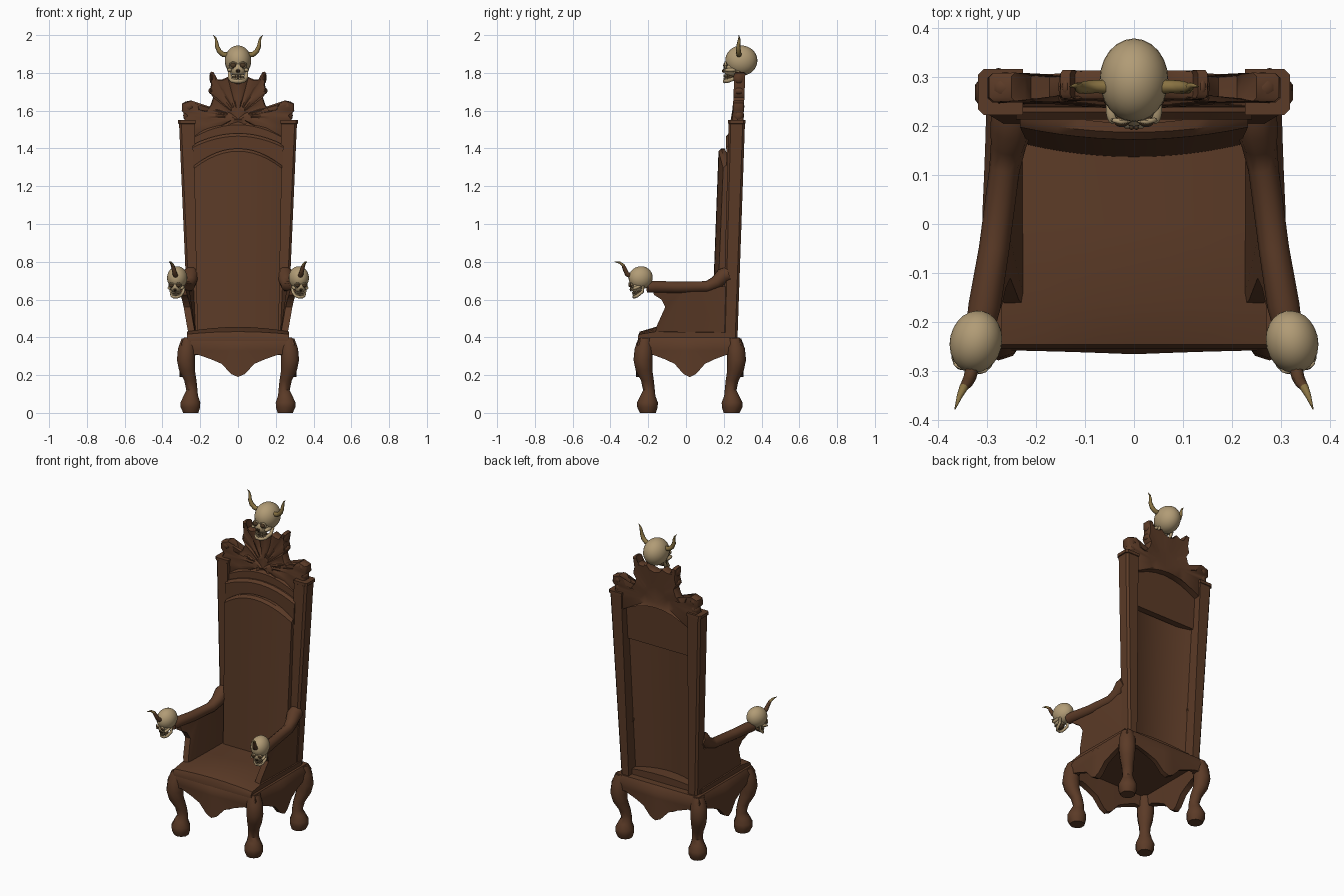
import bpy, bmesh, math
from mathutils import Matrix, Vector

if "Cube" in bpy.data.objects:
    bpy.data.objects.remove(bpy.data.objects["Cube"])


def material(name, rgb):
    m = bpy.data.materials.new(name)
    m.diffuse_color = (*rgb, 1)
    m.use_nodes = True
    m.node_tree.nodes["Principled BSDF"].inputs["Base Color"].default_value = m.diffuse_color
    return m


WOOD = material("dark wood", (0.105, 0.043, 0.02))
BONE = material("bone", (0.44, 0.33, 0.18))
HOLLOW = material("dark hollow", (0.07, 0.04, 0.018))
HORN = material("olive horn", (0.25, 0.17, 0.055))
HORN_BASE = material("brown horn", (0.10, 0.045, 0.02))


def finish(bm, name, mats=(WOOD,), angle=40):
    bmesh.ops.triangulate(bm, faces=[f for f in bm.faces if len(f.verts) > 4])
    bmesh.ops.recalc_face_normals(bm, faces=bm.faces)
    me = bpy.data.meshes.new(name)
    bm.to_mesh(me)
    bm.free()
    for m in mats:
        me.materials.append(m)
    me.shade_smooth()
    me.set_sharp_from_angle(angle=math.radians(angle))
    ob = bpy.data.objects.new(name, me)
    bpy.context.collection.objects.link(ob)
    return ob


def loft(bm, rings, mat=0, caps=True):
    """Bridge closed rings of equal point count."""
    vs = [[bm.verts.new(p) for p in r] for r in rings]
    n = len(vs[0])
    faces = [bm.faces.new((a[i], a[(i + 1) % n], b[(i + 1) % n], b[i]))
             for a, b in zip(vs, vs[1:]) for i in range(n)]
    if caps:
        faces += [bm.faces.new(vs[0]), bm.faces.new(vs[-1])]
    for f in faces:
        f.material_index = mat


def tube(bm, pts, radii, n=10, mat=0):
    pts = [Vector(p) for p in pts]
    rings = []
    for i, p in enumerate(pts):
        d = pts[min(i + 1, len(pts) - 1)] - pts[max(i - 1, 0)]
        q = d.to_track_quat('Z', 'Y')
        rings.append([p + q @ Vector((math.cos(a), math.sin(a), 0)) * radii[i]
                      for a in (2 * math.pi * k / n for k in range(n))])
    loft(bm, rings, mat)


def blob(bm, loc, size, mat=0, seg=14):
    m = Matrix.Translation(loc) @ Matrix.Diagonal((*size, 1))
    r = bmesh.ops.create_uvsphere(bm, u_segments=seg, v_segments=seg * 2 // 3, radius=1, matrix=m)
    for f in {f for v in r["verts"] for f in v.link_faces}:
        f.material_index = mat


CY = 0.02  # seat centre along y

# scalloped apron with a pendant in the middle of each side
SCALLOP = [(-1, .30), (-.75, .31), (-.5, .285), (-.3, .26), (-.12, .205),
           (0, .19), (.12, .205), (.3, .26), (.5, .285), (.75, .31)]


def apron_ring(scale, z=None, bulge=0.0):
    ring = []
    for k in range(4):
        for t, zb in SCALLOP:
            u = 1 + bulge * (1 - abs(t)) ** 1.5
            x, y = ((t, -u), (u, t), (-t, u), (-u, -t))[k]
            ring.append((x * .30 * scale, CY + y * .277 * scale, zb if z is None else z))
    return ring


bm = bmesh.new()
loft(bm, [apron_ring(.95, .40), apron_ring(1.0, .365, .03), apron_ring(.98, .33, .05),
          apron_ring(.97, None, .06), apron_ring(.86, None, .06), apron_ring(.84, .37)])
finish(bm, "seat_apron")

# domed seat cushion
bm = bmesh.new()
rings = []
for y, h in ((-.255, .005), (-.245, .03), (-.16, .055), (.0, .05), (.24, .045)):
    top = [(u * .27, y, .40 + h * (1 - .45 * u * u)) for u in (-1, -.75, -.5, -.25, 0, .25, .5, .75, 1)]
    rings.append(top + [(.27, y, .38), (-.27, y, .38)])
loft(bm, rings)
finish(bm, "seat_cushion")

# cabriole legs: outward shift, height, radius
LEG = [(.015, .395, .035), (.022, .34, .048), (.026, .28, .050), (.020, .225, .044),
       (.002, .17, .034), (-.006, .12, .031), (0, .09, .040), (.002, .055, .055),
       (.002, .03, .054), (0, .0, .042)]
for sx, side in ((-1, "left"), (1, "right")):
    for sy, end in ((-1, "front"), (1, "back")):
        bm = bmesh.new()
        loft(bm, [[(sx * (.25 + d) + r * math.cos(a), CY + sy * (.222 + d) + r * math.sin(a), z)
                   for a in (math.pi * (k + .5) / 5 for k in range(10))] for d, z, r in LEG])
        finish(bm, f"{end}_{side}_leg")


# arched panels of the backrest
def arched_panel(name, zb, zs, zc, wb, wt, fb, ft, bb, bt, bow=.0, bevel=.015):
    bm = bmesh.new()
    rings = []
    for k in range(13):
        u = k / 6 - 1
        z, c = zs + (zc - zs) * (1 - u * u), bow * u * u
        rings.append([(u * wb, fb + c, zb), (u * wt, ft + c, z - bevel), (u * wt, ft + c + bevel, z),
                      (u * wt, bt + 1.6 * c, z), (u * wb, bb + 1.6 * c, zb)])
    loft(bm, rings)
    finish(bm, name)


arched_panel("back_panel", .40, 1.31, 1.40, .215, .232, .135, .172, .165, .205, .025)
arched_panel("back_inner_arch", 1.25, 1.42, 1.48, .235, .24, .215, .213, .235, .25)
arched_panel("back_outer_arch", 1.25, 1.47, 1.54, .24, .24, .235, .238, .255, .265)

for s, side in ((-1, "left"), (1, "right")):
    # tapered back post with a small cap
    bm = bmesh.new()
    rings = []
    for x0, x1, y0, y1, z in ((.205, .262, .195, .272, .38), (.229, .312, .225, .312, 1.53),
                              (.226, .318, .222, .316, 1.532), (.226, .318, .222, .316, 1.55)):
        c = .012
        rings.append([(s * x, y, z) for x, y in
                      ((x0, y0), (x1 - c, y0), (x1, y0 + c), (x1, y1 - c), (x1 - c, y1), (x0, y1))])
    loft(bm, rings)
    finish(bm, f"{side}_back_post", angle=30)

    # side panel below the armrest, flaring outward to the front
    bm = bmesh.new()
    prof = [(-.17, .39), (-.155, .46), (-.11, .56), (-.13, .60), (-.17, .625), (-.175, .66),
            (.0, .67), (.21, .67), (.21, .39)]
    rings = []
    for o in (-.018, .018):
        rings.append([(s * (.24 + o + (z - .4) / .3 * (.015 + .05 * (.2 - y) / .38)), y, z) for y, z in prof])
    loft(bm, rings)
    finish(bm, f"{side}_arm_panel")

    # armrest rail
    bm = bmesh.new()
    tube(bm, [(s * .248, .225, .735), (s * .250, .195, .725), (s * .256, .16, .69), (s * .264, .11, .668),
              (s * .285, -.05, .665), (s * .304, -.165, .668), (s * .312, -.205, .665)],
         [.042, .043, .036, .031, .031, .033, .030])
    finish(bm, f"{side}_armrest")

# carved crest: outline of the right half, mirrored, with a fluted fan
HALF = [(0, 1.515), (.06, 1.51), (.12, 1.495), (.18, 1.47), (.23, 1.445), (.27, 1.50), (.285, 1.55),
        (.275, 1.575), (.298, 1.60), (.295, 1.64), (.25, 1.655), (.222, 1.635), (.21, 1.605),
        (.172, 1.595), (.145, 1.63), (.132, 1.67), (.152, 1.70), (.142, 1.74), (.150, 1.80),
        (.130, 1.805), (.120, 1.765), (.085, 1.765), (.055, 1.778), (.035, 1.755), (0, 1.745)]
outline = HALF + [(-x, z) for x, z in HALF[-2:0:-1]]


def crest_ring(f, y, wave=0):
    return [(x * f, y + (z - 1.6) * .04 + wave * (-1) ** i, 1.57 + (z - 1.57) * f)
            for i, (x, z) in enumerate(outline)]


bm = bmesh.new()
loft(bm, [crest_ring(.45, .296), crest_ring(.97, .306), crest_ring(1, .298), crest_ring(1, .256),
          crest_ring(.97, .248), crest_ring(.6, .254, .006), crest_ring(.25, .244, .003)])
for s in (-1, 1):  # scrolls on the crest
    blob(bm, (s * .262, .278, 1.622), (.036, .032, .03), seg=10)
    blob(bm, (s * .262, .278, 1.575), (.03, .03, .035), seg=10)
    blob(bm, (s * .139, .28, 1.775), (.013, .03, .032), seg=8)
    blob(bm, (s * .14, .28, 1.705), (.016, .03, .018), seg=8)
finish(bm, "crest", angle=50)


# skull, facing -y around the middle of the cranium
def skull(name, loc, scale, pitch, yaw):
    bm = bmesh.new()
    blob(bm, (0, 0, 0), (.07, .085, .08), seg=24)                    # cranium
    blob(bm, (0, -.052, -.045), (.046, .043, .042))                  # face
    blob(bm, (0, -.058, -.09), (.03, .028, .018), 1)                 # mouth hollow
    for s in (-1, 1):
        blob(bm, (s * .025, -.084, -.025), (.016, .012, .014), 1)    # eye socket
        rim = [(s * .025 + .018 * math.cos(a), -.085 + abs(math.cos(a)) * .004, -.025 + .016 * math.sin(a))
               for a in (k * math.pi / 6 for k in range(13))]
        tube(bm, rim, [.005] * 13, 6)                                # eye rim
        blob(bm, (s * .044, -.058, -.05), (.014, .032, .011))        # cheekbone
        blob(bm, (s * .005, -.096, -.055), (.005, .006, .010), 1, 8)  # nose hole
    half = [(.046, -.012, -.055), (.043, -.03, -.092), (.030, -.072, -.107), (.014, -.088, -.109)]
    tube(bm, half + [(-x, y, z) for x, y, z in half[::-1]],
         [.008, .011, .011, .011, .011, .011, .011, .008], 8)        # jaw
    for k in range(-4, 5):                                           # teeth
        a = k * .3
        for z in (-.080, -.095):
            blob(bm, (.032 * math.sin(a), -.055 - .036 * math.cos(a), z), (.0045, .004, .0075), 0, 6)
    ob = finish(bm, name, (BONE, HOLLOW), 60)
    m = Matrix.Rotation(yaw, 4, 'Z') @ Matrix.Rotation(pitch, 4, 'X') @ Matrix.Scale(scale, 4)
    ob.data.transform(Matrix.Translation(loc) @ m)


skull("crest_skull", (0, .293, 1.865), 1, 0, 0)
for s, side in ((-1, "left"), (1, "right")):
    skull(f"{side}_arm_skull", (s * .322, -.24, .715), .76, .35, s * .22)

    # curved horns
    bm = bmesh.new()
    tube(bm, [(s * .055, .28, 1.895), (s * .08, .28, 1.898), (s * .10, .278, 1.915), (s * .111, .277, 1.94),
              (s * .114, .28, 1.965), (s * .119, .282, 1.985), (s * .132, .28, 2.0)],
         [.014, .0135, .013, .011, .0085, .005, .001], 8)
    finish(bm, f"{side}_crest_horn", (HORN,), 60)
    bm = bmesh.new()
    path = [(s * .328, -.285, .722), (s * .334, -.312, .735), (s * .340, -.324, .76),
            (s * .347, -.333, .782), (s * .355, -.350, .795), (s * .365, -.378, .80)]
    tube(bm, path, [.014, .013, .0115, .009, .006, .001], 8)
    for f in bm.faces:
        f.material_index = int(f.calc_center_median().z > .785)
    finish(bm, f"{side}_arm_horn", (HORN_BASE, HORN), 60)
